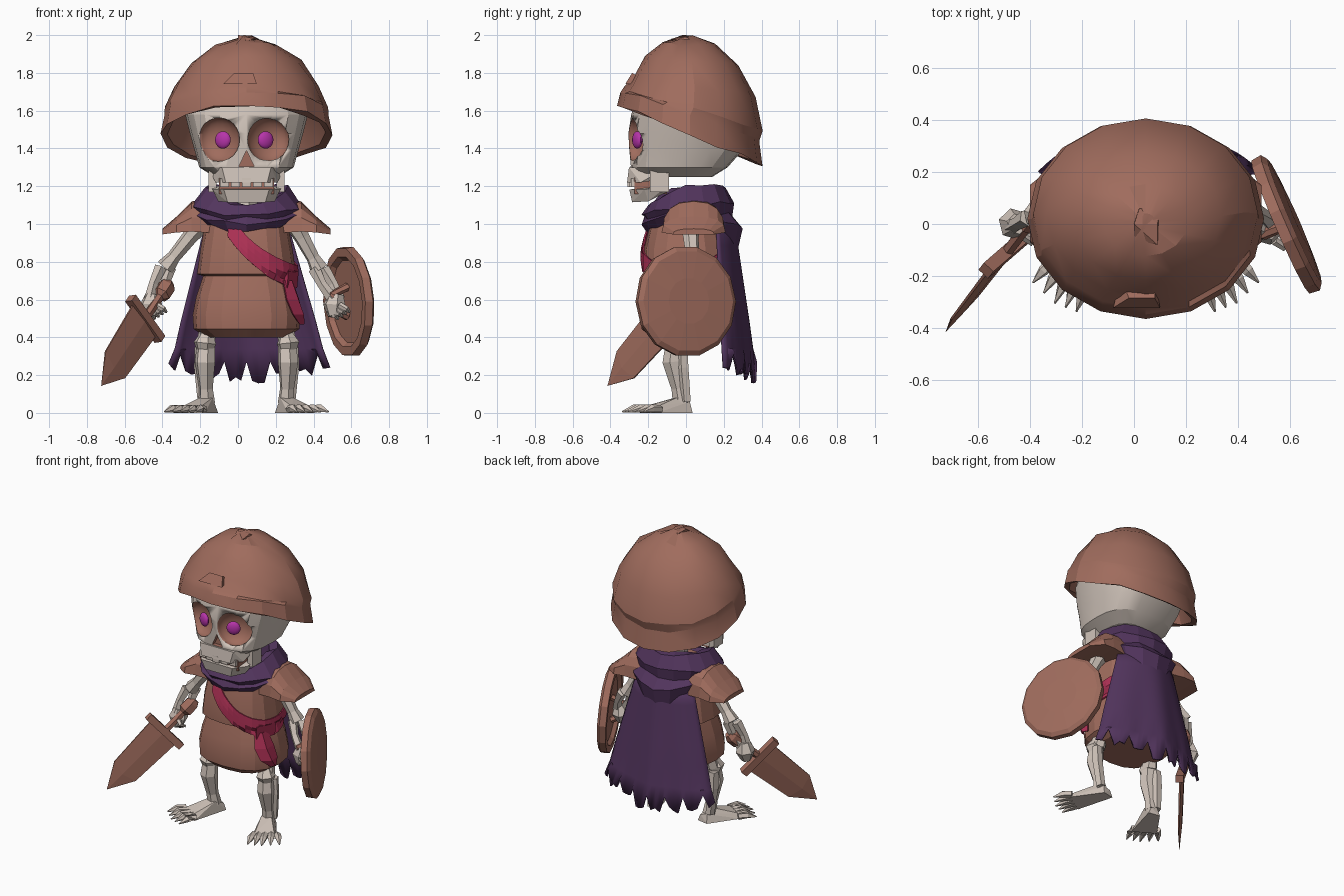
import bpy, bmesh, math, random
from math import sin, cos, pi, radians
from mathutils import Vector as V, Matrix
from mathutils.bvhtree import BVHTree

random.seed(4)
if "Cube" in bpy.data.objects:
    bpy.data.objects.remove(bpy.data.objects["Cube"])
CX = 0.045  # body centre line


def material(name, rgb):
    m = bpy.data.materials.new(name)
    m.use_nodes = True
    m.diffuse_color = (*rgb, 1)
    m.node_tree.nodes["Principled BSDF"].inputs["Base Color"].default_value = (*rgb, 1)
    return m


BROWN = material("worn brown", (0.35, 0.15, 0.11))
BONE = material("bone", (0.63, 0.55, 0.49))
PURPLE = material("purple cloth", (0.085, 0.035, 0.11))
RED = material("crimson cloth", (0.42, 0.03, 0.09))
GLOW = material("magenta eye", (0.47, 0.035, 0.4))


def finish(name, bm, mat, smooth=0, thick=0):
    bmesh.ops.recalc_face_normals(bm, faces=bm.faces)
    me = bpy.data.meshes.new(name)
    bm.to_mesh(me)
    bm.free()
    me.materials.append(mat)
    if smooth:
        for p in me.polygons:
            p.use_smooth = True
        me.set_sharp_from_angle(angle=radians(smooth))
    ob = bpy.data.objects.new(name, me)
    bpy.context.collection.objects.link(ob)
    if thick:
        s = ob.modifiers.new("thickness", "SOLIDIFY")
        s.thickness, s.offset = thick, 0
    return ob


def loft(name, rings, mat, closed=True, caps=True, loop=False, **kw):
    """Skin a list of equal-length rings."""
    bm = bmesh.new()
    vs = [[bm.verts.new(p) for p in r] for r in rings]
    n = len(vs[0])
    for a, b in zip(vs, vs[1:] + ([vs[0]] if loop else [])):
        for i in range(n if closed else n - 1):
            j = (i + 1) % n
            bm.faces.new((a[i], a[j], b[j], b[i]))
    if caps:
        bm.faces.new(vs[0])
        bm.faces.new(vs[-1])
    return finish(name, bm, mat, **kw)


def hull(name, pts, mat):
    bm = bmesh.new()
    for p in pts:
        bm.verts.new(p)
    bmesh.ops.convex_hull(bm, input=bm.verts[:])
    return finish(name, bm, mat)


def box(name, x0, x1, y0, y1, z0, z1, mat):
    return hull(name, [(x, y, z) for x in (x0, x1) for y in (y0, y1) for z in (z0, z1)], mat)


def ball(name, centre, size, turn, mat):
    bm = bmesh.new()
    mtx = Matrix.Translation(centre) @ Matrix.Rotation(radians(turn), 4, "Z") @ Matrix.Diagonal((*size, 1))
    bmesh.ops.create_uvsphere(bm, u_segments=16, v_segments=12, radius=1, matrix=mtx)
    return finish(name, bm, mat, smooth=40)


def carve(target, cutter):
    """Cut a hollow that takes the cutter's colour, then drop the cutter."""
    m = target.modifiers.new("hollow", "BOOLEAN")
    m.object, m.solver, m.material_mode = cutter, "EXACT", "TRANSFER"
    deps = bpy.context.evaluated_depsgraph_get()
    me = bpy.data.meshes.new_from_object(target.evaluated_get(deps))
    target.modifiers.clear()
    target.data = me
    bpy.data.objects.remove(cutter)


def tube(name, pts, radii, mat, n=6):
    pts = [V(p) for p in pts]
    rings = []
    for i, (p, r) in enumerate(zip(pts, radii)):
        d = (pts[min(i + 1, len(pts) - 1)] - pts[max(i - 1, 0)]).normalized()
        u = d.cross(V((0.3, 1, 0.1))).normalized()
        w = d.cross(u)
        rings.append([p + r * (u * cos(2 * pi * k / n) + w * sin(2 * pi * k / n)) for k in range(n)])
    return loft(name, rings, mat)


def oval(w, front, back, z, n=16, power=0.8):
    """Rounded-box ring round the body axis; angle 0 faces the front."""
    f = lambda t: math.copysign(abs(t) ** power, t)
    mid, half = (front + back) / 2, (back - front) / 2
    return [V((CX + w * f(sin(2 * pi * k / n)), mid - half * f(cos(2 * pi * k / n)), z)) for k in range(n)]


# Helmet: tilted dome, raised rim and hollow inside
helmet = []
for r, h, slope, yc in ((.08, 1.99, 0, .01), (.36, 1.95, .03, .015), (.64, 1.86, .08, .03), (.84, 1.73, .17, .045),
                        (.95, 1.61, .3, .04), (.955, 1.575, .36, .02), (1, 1.475, .42, .02),
                        (.92, 1.48, .42, .02), (.84, 1.6, .36, .02), (.6, 1.72, .2, .02)):
    ring = []
    for k in range(16):
        a = 2 * pi * k / 16
        y = -.385 * r * cos(a)
        ring.append(V((CX + .455 * r * sin(a), yc + y, h - slope * y + random.uniform(-.012, .012))))
    helmet.append(ring)
loft("helmet", helmet, BROWN, smooth=24)
hull("helmet_dent", [(-.08, -.322, 1.74), (.1, -.322, 1.74), (-.02, -.285, 1.8), (.08, -.285, 1.8),
                     (-.05, -.2, 1.75), (.08, -.2, 1.75)], BROWN)
hull("helmet_crown_ridge", [(0, 0, 2), (.09, 0, 1.99), (.09, -.08, 1.98), (.02, .06, 1.985),
                            (0, -.06, 1.96), (.1, .05, 1.96)], BROWN)

# Skull with hollow eye sockets and nose
skull = loft("skull", [oval(*r, n=20, power=.72) for r in (
    (.29, -.25, .28, 1.7), (.325, -.29, .33, 1.58), (.3, -.305, .33, 1.48), (.275, -.3, .3, 1.39),
    (.25, -.295, .22, 1.3), (.17, -.27, .14, 1.25))], BONE, smooth=20)
for side, x, ex, turn in (("right", -.1, -.08, -24), ("left", .16, .146, 24)):
    carve(skull, ball("socket_cutter", (x, -.262, 1.447), (.118, .07, .117), turn, BROWN))
    ball(side + "_eye", (ex, -.258, 1.445), (.045, .022, .046), turn, GLOW)
carve(skull, hull("nose_cutter", [(x, y, z) for y in (-.4, -.265) for x, z in (
    (.005, 1.305), (CX, 1.39), (.085, 1.305))], BROWN))

# Jaws and teeth
box("mouth_inside", -.1, .19, -.272, -.1, 1.16, 1.25, BROWN)
hull("upper_jaw", [(CX + s * w, y, z) for s in (-1, 1) for w, y, z in (
    (.11, -.312, 1.22), (.165, -.24, 1.22), (.16, -.1, 1.24), (.13, -.302, 1.3), (.2, -.1, 1.3))], BONE)
for k in range(-2, 3):
    box("upper_tooth", CX + k * .058 - .024, CX + k * .058 + .024, -.31 + abs(k) * .01, -.25, 1.197, 1.24, BONE)
hull("lower_jaw", [(CX + s * w, y, z) for s in (-1, 1) for w, y, z in (
    (.12, -.3, 1.183), (.18, -.22, 1.183), (.19, -.1, 1.2), (.1, -.285, 1.115), (.15, -.2, 1.12),
    (.16, -.1, 1.17))], BONE)
for s in (-1, 1):
    x = CX + s * .18
    box("jaw_hinge", x - .02, x + .02, -.19, -.09, 1.17, 1.29, BONE)
tube("neck", [(CX, 0, .95), (CX, .02, 1.19)], (.06, .06), BONE)

# Tunic with overhanging chest
tunic = loft("tunic", [oval(w, -d, d, z, 16) for w, d, z in (
    (.215, .185, .4), (.28, .235, .445), (.285, .24, .52), (.265, .225, .62), (.23, .2, .725), (.262, .225, .735),
    (.245, .225, .86), (.22, .19, 1), (.14, .12, 1.1))], BROWN, smooth=15)
cloth = BVHTree.FromPolygons([v.co for v in tunic.data.vertices], [list(p.vertices) for p in tunic.data.polygons])


def wrap(deg, z, lift=.012):
    """Point just outside the tunic at an angle and height."""
    a = radians(deg)
    out = V((sin(a), -cos(a), 0))
    return cloth.ray_cast(V((CX, 0, z)) + out * 2, -out)[0] + out * lift


# Sash round the chest with a hanging tail
sash = []
for k in range(25):
    a = -26 + 9 * k
    z = .72 + .27 * ((a - 80) / 105) ** 2
    sash.append([wrap(a, z + .06 * t) for t in (1, .5, 0, -.5, -1)])
loft("sash", sash, RED, closed=False, caps=False, thick=.009)
hull("sash_knot", [wrap(a, z, l) for a in (52, 82) for z in (.66, .75) for l in (0, .022)], RED)
loft("sash_tail", [[wrap(a - w, z, .015), wrap(a, z, .035), wrap(a + w, z, .015)] for a, w, z in (
    (60, 10, .7), (63, 14, .6), (68, 12, .52), (74, 5, .47))], RED, closed=False, caps=False, thick=.009)

# Shoulder guards, closed underneath
for s in (-1, 1):
    arch = [[V((CX + s * x, .04 + ry * math.copysign(abs(sin(t)) ** .8, t), zp - h + h * cos(t) ** .8))
             for t in [pi / 2 * k / 4 for k in range(-4, 5)]]
            for x, zp, h, ry in ((.15, 1.14, .19, .15), (.29, 1.12, .16, .165), (.37, 1.04, .085, .17),
                                 (.445, .975, .03, .11))]
    loft("shoulder_guard", arch, BROWN)

# Lowered hood wrapped round the neck, hanging to a point behind
hood = []
for rx, yf, yb, z_front, z_side, z_back in (
        (.14, -.12, .13, 1.02, 1.06, 1.08), (.17, -.17, .15, 1.1, 1.19, 1.2), (.22, -.2, .21, 1.1, 1.205, 1.2),
        (.3, -.235, .255, 1.05, 1.09, 1.12), (.275, -.22, .245, 1.03, 1.06, 1.05),
        (.3, -.235, .3, 1, 1.06, .98), (.25, -.21, .275, .96, 1.02, .86)):
    ring = []
    for k in range(16):
        a = 2 * pi * k / 16
        c = cos(a)
        z = z_side + ((z_front if c > 0 else z_back) - z_side) * abs(c) ** 1.6
        ring.append(V((CX + rx * sin(a), c * (yf if c > 0 else -yb), z + random.uniform(-.012, .012))))
    hood.append(ring)
loft("hood", hood, PURPLE, caps=False, loop=True)

# Cape with a torn hem
cape = []
COLS = 28
drop = [.27 if k % 4 == 2 else .165 + random.uniform(-.01, .04) for k in range(COLS + 1)]
for r in range(7):
    v = r / 6
    row = []
    for k in range(COLS + 1):
        u = 2 * k / COLS - 1
        z = 1.02 - v * .8 if r < 5 else drop[k] + .06 * u * u if r == 6 else .34
        w = .21 + .2 * v + (.03 * v if u > 0 else 0)
        row.append(V((CX + w * u, .25 + .11 * v - (.09 + .07 * v) * u * u + .01 * v * cos(8 * u), z)))
    cape.append(row)
loft("cape", cape, PURPLE, closed=False, caps=False, smooth=25, thick=.012)

# Arms: upper bone, paired forearm bones and a hand
for side, sh, el, wr in (("right", (-.2, .02, 1), (-.385, .04, .77), (-.45, 0, .6)),
                         ("left", (.3, .02, 1), (.43, .04, .76), (.52, -.02, .6))):
    sh, el, wr = V(sh), V(el), V(wr)
    tube(side + "_upper_arm", [sh, sh.lerp(el, .3), sh.lerp(el, .75), el], (.055, .042, .036, .05), BONE)
    for o in (-.025, .025):
        off = V((o, o * .6, 0))
        tube(side + "_forearm_bone", [el + off, el.lerp(wr, .5) + off * 1.2, wr + off * .7], (.034, .026, .032), BONE, 5)
    tube(side + "_hand", [wr + V((0, 0, .03)), wr + V((-.01, 0, -.03)), wr + V((-.01, -.01, -.09))],
         (.04, .062, .035), BONE)
    for k in range(4):
        base = wr + V((.02 - .02 * k, -.045 + .012 * k, -.03 - .012 * k))
        tube(side + "_finger", [base, base + V((.035, -.025, -.02)), base + V((.05, .005, -.035))],
             (.017, .015, .008), BONE, 5)

# Sword: grip with fat pommel, guard and broad blade
guard = V((-.49, -.11, .5))
along = V((-.23, -.3, -.35))
across = V((.15, .13, -.21))
flat = along.cross(across).normalized()
tube("sword_grip", [guard - along * t for t in (0, .32, .36, .48, .54)], (.024, .024, .05, .05, .03), BROWN)
hull("sword_guard", [guard + across * a + along * b + flat * c
                     for a in (-.52, .52) for b in (-.04, .05) for c in (-.025, .025)], BROWN)
hull("sword_blade", [guard + across * a * s + along * b + flat * c for a, b, c in (
    (.4, 0, .006), (.34, .7, .004), (0, 1.02, 0), (0, 0, .014), (0, .75, .01)) for s in (-1, 1)
    for c in (-c, c)], BROWN)

# Round shield with recessed back and arm strap
centre, n = V((.59, 0, .59)), V((.915, .4, .06)).normalized()
u = V((.4, -.915, 0))
w = n.cross(u)
loft("shield", [[centre + n * d + r * (u * .98 * cos(2 * pi * k / 14) + w * 1.02 * sin(2 * pi * k / 14))
                 for k in range(14)]
                for r, d in ((.22, -.005), (.24, -.03), (.285, -.03), (.29, .012), (.265, .03), (.12, .04))], BROWN)
tube("shield_strap", [centre - n * .01 + V((0, 0, .08)), centre - n * .1 + V((0, 0, .04)),
                      centre - n * .1 - V((0, 0, .03)), centre - n * .01 - V((0, 0, .08))], (.022,) * 4, BROWN)

# Legs and clawed feet
for side, s in (("right", -1), ("left", 1)):
    P = lambda x, y, z: V((CX + s * x, y, z))
    tube(side + "_thigh", [P(.2, -.02, .5), P(.215, -.05, .37)], (.045, .05), BONE)
    tube(side + "_knee", [P(.21, -.06, .42), P(.22, -.07, .37), P(.22, -.06, .33)], (.035, .062, .045), BONE)
    tube(side + "_shin", [P(.215, -.06, .36), P(.22, -.07, .27), P(.215, -.04, .13), P(.21, -.025, .05)],
         (.05, .056, .038, .046), BONE)
    tube(side + "_calf_bone", [P(.245, -.02, .35), P(.245, -.015, .24), P(.23, 0, .06)], (.032, .034, .03), BONE, 5)
    hull(side + "_foot", [P(*p) for p in (
        (.15, .02, 0), (.23, .035, 0), (.22, -.235, 0), (.36, -.15, 0), (.17, .02, .045), (.22, .02, .06),
        (.18, -.06, .08), (.25, -.05, .08), (.24, -.22, .035), (.34, -.15, .035))], BONE)
    for k in range(-2, 3):
        base = P(.29 + .032 * k, -.175 + .02 * k, .02)
        tip = P(.35 + .042 * k, -.305 + .028 * k + .012 * abs(k), .006)
        tube(side + "_toe", [base, base.lerp(tip, .5) + V((0, 0, .01)), tip], (.022, .022, .004), BONE, 5)
